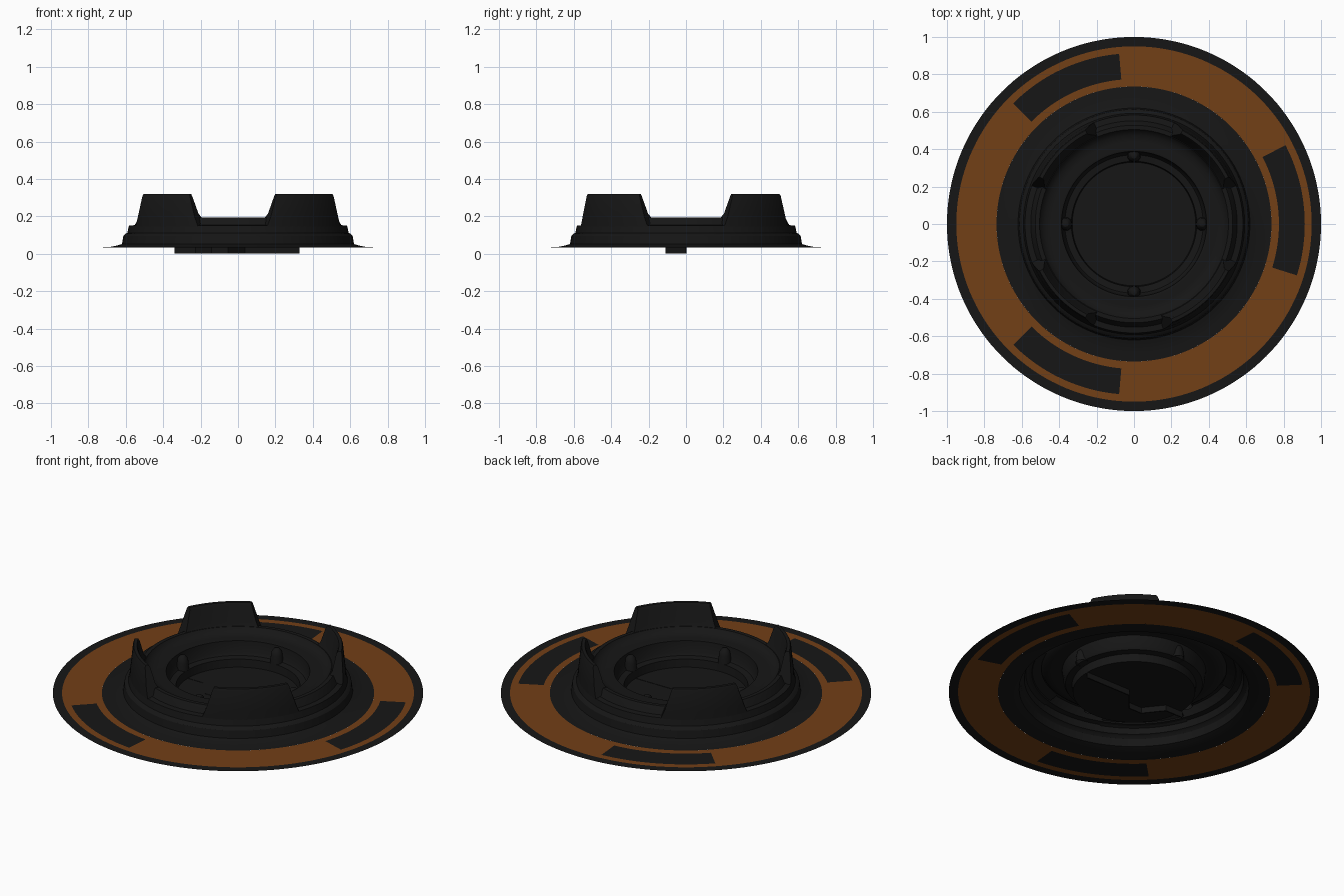
import bpy, bmesh
from math import cos, sin, radians, pi

if "Cube" in bpy.data.objects:
    bpy.data.objects.remove(bpy.data.objects["Cube"])

def material(name, color):
    m = bpy.data.materials.new(name)
    m.diffuse_color = (*color, 1)
    m.use_nodes = True
    m.node_tree.nodes["Principled BSDF"].inputs["Base Color"].default_value = m.diffuse_color
    return m

BLACK = material("black", (0.008, 0.008, 0.008))
ORANGE = material("orange", (0.17, 0.05, 0.008))

def finish(name, bm, mats=(BLACK,), smooth=True):
    me = bpy.data.meshes.new(name)
    bm.to_mesh(me)
    bm.free()
    ob = bpy.data.objects.new(name, me)
    bpy.context.collection.objects.link(ob)
    for m in mats:
        me.materials.append(m)
    if smooth:
        bpy.ops.object.select_all(action='DESELECT')
        ob.select_set(True)
        bpy.context.view_layer.objects.active = ob
        bpy.ops.object.shade_smooth_by_angle(angle=radians(30))
    return ob

def lathe(name, profile, n, centre=(0, 0)):
    """Revolve (radius, z) points, listed from outside to inside."""
    bm = bmesh.new()
    rows = [[bm.verts.new((centre[0] + r * cos(2 * pi * i / n),
                           centre[1] + r * sin(2 * pi * i / n), z))
             for i in range(n)] for r, z in profile]
    for a, b in zip(rows, rows[1:]):
        for i in range(n):
            j = (i + 1) % n
            bm.faces.new((a[i], a[j], b[j], b[i]))
    bm.faces.new(rows[-1])
    return finish(name, bm)

# Flat disc: black rim, orange band, three black patches in the band
Z = 0.034
radii = [0.735, 0.775, 0.913, 0.95, 1.0]
patches = [(-17.5, 27.5), (95, 135), (225, 265)]
N = 144
bm = bmesh.new()
rows = [[bm.verts.new((r * cos(2 * pi * i / N), r * sin(2 * pi * i / N), Z))
         for i in range(N)] for r in radii]
for k in range(4):
    for i in range(N):
        j = (i + 1) % N
        f = bm.faces.new((rows[k][i], rows[k + 1][i], rows[k + 1][j], rows[k][j]))
        mid = (i + 0.5) * 360 / N
        in_patch = k == 1 and any(a < t < b for a, b in patches for t in (mid, mid - 360))
        f.material_index = 0 if k == 3 or in_patch else 1
finish("base_disc", bm, (BLACK, ORANGE), smooth=False)

# Raised stepped collar, falling to the sunken floor
lathe("collar_and_floor", [
    (0.735, Z), (0.68, 0.037), (0.645, 0.044), (0.62, 0.052), (0.613, 0.095),
    (0.602, 0.107), (0.592, 0.112), (0.583, 0.15), (0.552, 0.153), (0.535, 0.185),
    (0.528, 0.195), (0.505, 0.195), (0.495, 0.18), (0.475, 0.168), (0.44, 0.16),
    (0.40, 0.168), (0.388, 0.165), (0.38, 0.10), (0.37, 0.085), (0.335, 0.08),
    (0.33, Z)], 96)

# Four upright prongs with sloping ends
def prong(name, start, end):
    # section points: radius, z, how far the ends are pulled in (degrees)
    section = [(0.584, 0.145, -5.5), (0.580, 0.195, -3.5), (0.568, 0.31, 0),
               (0.563, 0.32, 0.4), (0.545, 0.32, 0.4), (0.537, 0.305, 0),
               (0.520, 0.215, -3), (0.500, 0.18, -5.5)]
    steps = 16
    bm = bmesh.new()
    rings = []
    for s in range(steps + 1):
        ring = []
        for r, z, pull in section:
            a = radians(start + pull + (end - start - 2 * pull) * s / steps)
            ring.append(bm.verts.new((r * cos(a), r * sin(a), z)))
        rings.append(ring)
    n = len(section)
    for a, b in zip(rings, rings[1:]):
        for k in range(n):
            bm.faces.new((a[k], b[k], b[(k + 1) % n], a[(k + 1) % n]))
    bm.faces.new(rings[0])
    bm.faces.new(rings[-1][::-1])
    bmesh.ops.recalc_face_normals(bm, faces=bm.faces)
    finish(name, bm)

spans = [(26, 63), (117, 154), (206, 243), (291, 334)]
for i, (a, b) in enumerate(spans):
    prong(f"prong_{i + 1}", a, b)

# Four domed knobs on the inner step
for i in range(4):
    c = (0.365 * cos(i * pi / 2), 0.365 * sin(i * pi / 2))
    lathe(f"knob_{i + 1}", [(0.036, 0.08), (0.032, 0.125), (0.026, 0.148),
                            (0.015, 0.16), (0.005, 0.163)], 16, c)

# Zigzag seam strip across the floor, reaching down to the ground
path = [(-0.34, 0), (-0.225, 0), (-0.14, -0.107), (-0.055, -0.107), (0.035, 0), (0.33, 0)]
bm = bmesh.new()
low = [bm.verts.new((x, y, 0)) for x, y in path]
high = [bm.verts.new((x, y, 0.036)) for x, y in path]
for i in range(len(path) - 1):
    bm.faces.new((low[i], low[i + 1], high[i + 1], high[i]))
seam = finish("floor_seam", bm, smooth=False)
mod = seam.modifiers.new("thickness", 'SOLIDIFY')
mod.thickness = 0.008
mod.offset = 0
